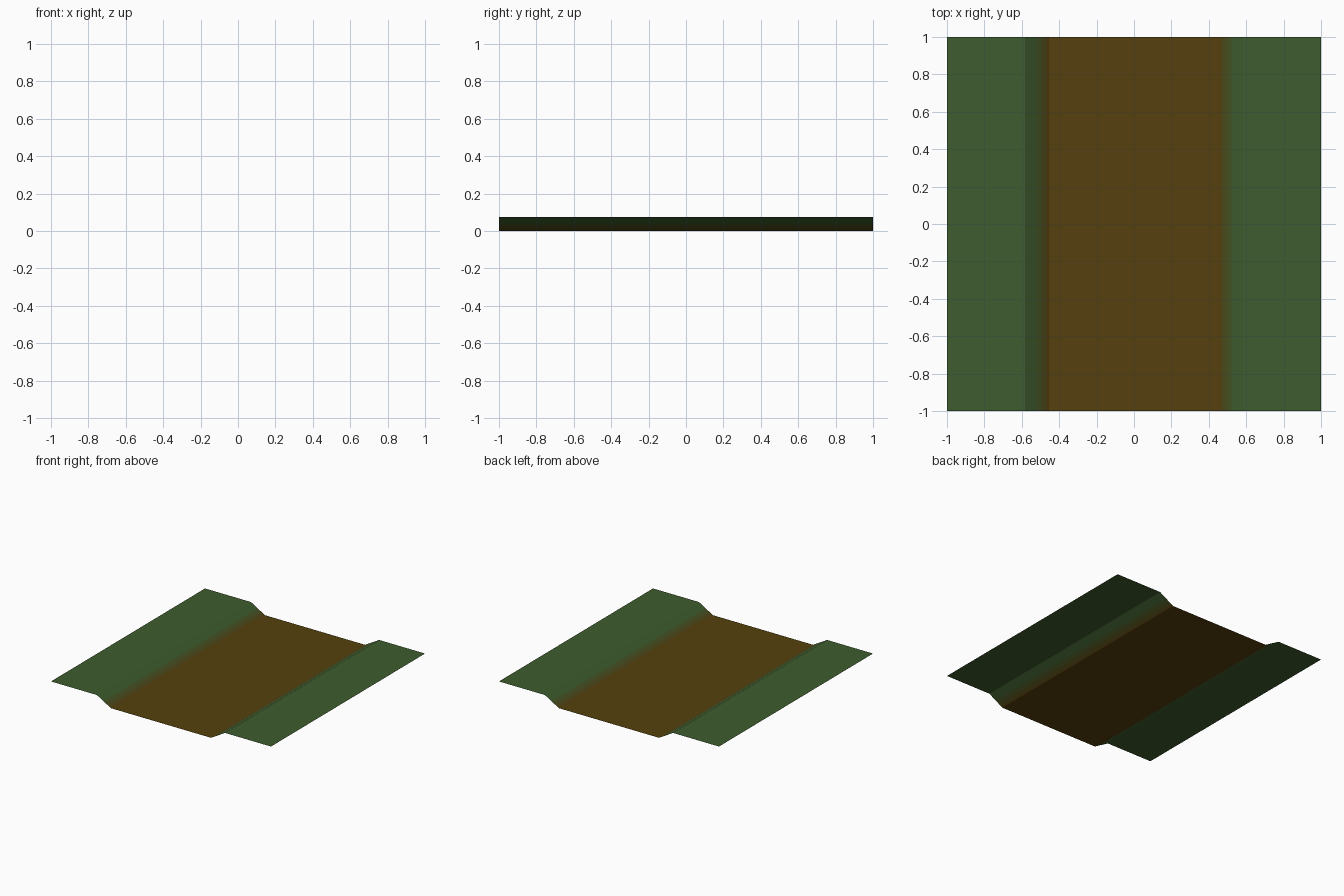
import bpy, bmesh

if "Cube" in bpy.data.objects:
    bpy.data.objects.remove(bpy.data.objects["Cube"])

TOP = 0.074      # bank height
CREST = 0.582    # where the bank starts to drop
FOOT = 0.455     # where the slope meets the bed


def srgb(r, g, b):
    def lin(c):
        c /= 255
        return c / 12.92 if c <= 0.04045 else ((c + 0.055) / 1.055) ** 2.4
    return (lin(r), lin(g), lin(b), 1.0)


def material(name, rgb):
    m = bpy.data.materials.new(name)
    m.diffuse_color = srgb(*rgb)
    m.use_nodes = True
    m.node_tree.nodes["Principled BSDF"].inputs["Base Color"].default_value = m.diffuse_color
    return m


mats = {
    "grass": material("grass green", (62, 92, 46)),
    "mossy": material("mossy olive", (70, 82, 34)),
    "muddy": material("muddy olive", (77, 74, 27)),
    "earth": material("earth brown", (86, 65, 14)),
}


def height(x):
    t = (abs(x) - FOOT) / (CREST - FOOT)
    return TOP * min(max(t, 0), 1)


def strip(name, mat, xs):
    """Thin open sheet running the full length along y, facing up."""
    bm = bmesh.new()
    rows = [[bm.verts.new((x, y, height(x))) for y in (-1, 1)] for x in sorted(xs)]
    for a, b in zip(rows, rows[1:]):
        bm.faces.new((a[0], b[0], b[1], a[1]))
    me = bpy.data.meshes.new(name)
    bm.to_mesh(me)
    bm.free()
    me.materials.append(mats[mat])
    ob = bpy.data.objects.new(name, me)
    bpy.context.collection.objects.link(ob)


# Channel bed with the very foot of both slopes
strip("ditch_bed", "earth", [-0.468, -FOOT, -1/3, -1/9, 1/9, 1/3, FOOT, 0.468])

# Banks and the blended bands on the slopes, both sides
for side, s in (("left", -1), ("right", 1)):
    strip(side + "_lower_slope", "muddy", [s * 0.468, s * 0.495])
    strip(side + "_upper_slope", "mossy", [s * 0.495, s * 0.522])
    strip(side + "_grass_bank", "grass", [s * 0.522, s * CREST, s * 1.0])
